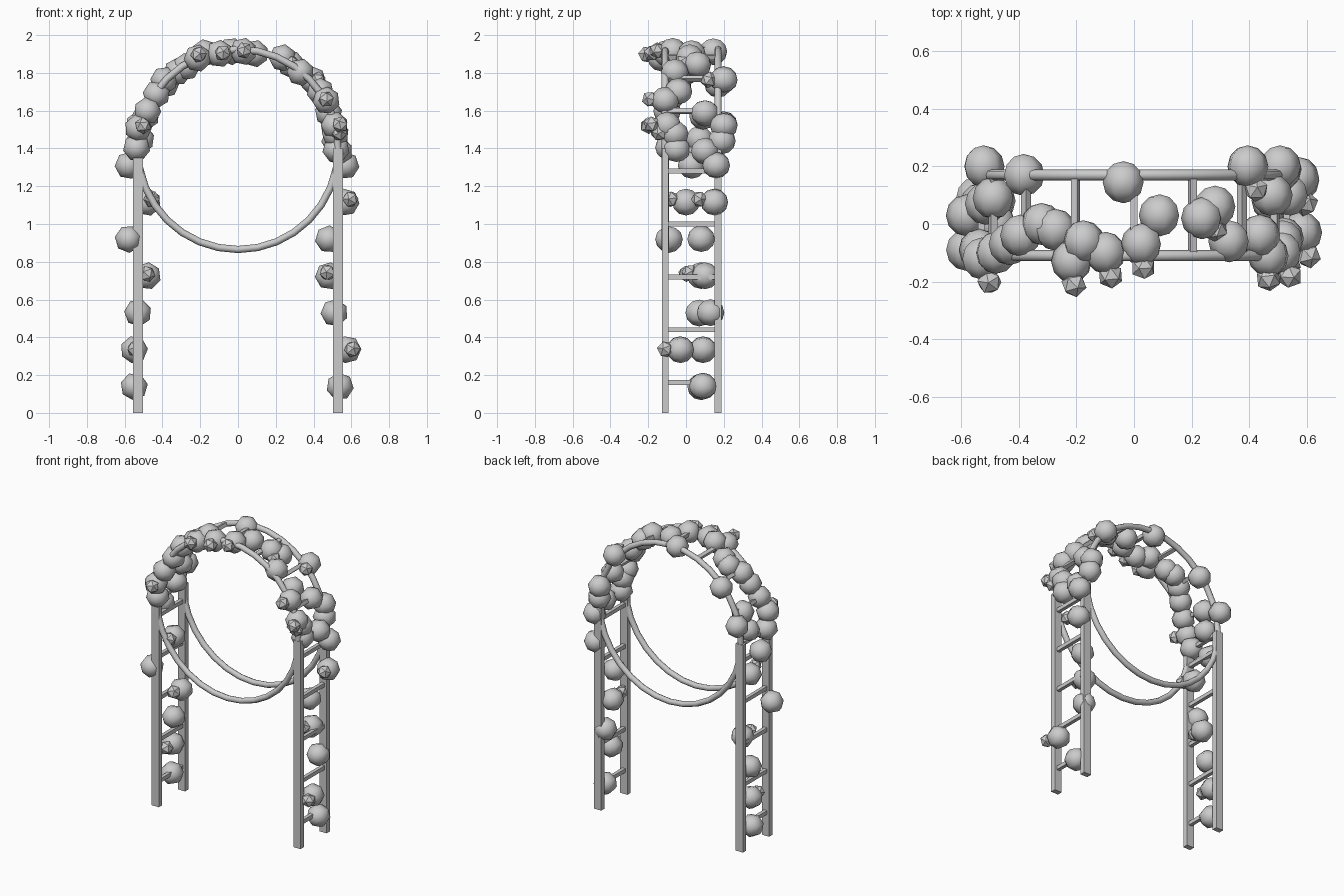
import bpy, math, random
from mathutils import Vector, Matrix

if "Cube" in bpy.data.objects:
    bpy.data.objects.remove(bpy.data.objects["Cube"])

random.seed(4)
POST_X, RING_Z, RING_R = 0.53, 1.395, 0.53
FRONT_Y, BACK_Y = -0.11, 0.17
MID_Y, DEPTH = (FRONT_Y + BACK_Y) / 2, BACK_Y - FRONT_Y


def box(name, loc, size):
    bpy.ops.mesh.primitive_cube_add(size=1, location=loc)
    o = bpy.context.object
    o.name = name
    o.scale = size
    return o


def arc(a, y, r=0.535):
    a = math.radians(a)
    return (r * math.cos(a), y, RING_Z + r * math.sin(a))


# Posts and full hoops, front and back
for label, y in (("front", FRONT_Y), ("back", BACK_Y)):
    for side, s in (("left", -1), ("right", 1)):
        box(f"{label}_{side}_post", (s * POST_X, y, 0.7), (0.054, 0.036, 1.4))
    bpy.ops.mesh.primitive_torus_add(major_radius=RING_R, minor_radius=0.019,
                                     major_segments=32, minor_segments=8,
                                     location=(0, y, RING_Z),
                                     rotation=(math.pi / 2, 0, 0))
    bpy.context.object.name = f"{label}_hoop"
    bpy.ops.object.shade_smooth_by_angle(angle=math.radians(50))

# Ladder rungs on the legs
for s in (-1, 1):
    for i in range(5):
        box("leg_rung", (s * POST_X, MID_Y, 0.16 + 0.28 * i), (0.024, DEPTH, 0.026))

# Crossbars over the arch
for i in range(9):
    bar = box("arch_crossbar", arc(22.5 * i, MID_Y, RING_R), (0.024, DEPTH, 0.024))
    bar.rotation_euler.y = -math.radians(22.5 * i)

# Foliage and blossom share two low-poly meshes
bpy.ops.mesh.primitive_uv_sphere_add(segments=7, ring_count=6, radius=0.073,
                                     rotation=(math.pi / 2, 0, 0))
leaf = bpy.context.object
leaf.name = "foliage_clump"
bpy.ops.object.transform_apply(location=False, rotation=True, scale=False)
bpy.ops.object.shade_smooth()
bpy.ops.mesh.primitive_ico_sphere_add(subdivisions=1, radius=0.045)
bud = bpy.context.object
bud.name = "blossom"
leaf_mesh, bud_mesh = leaf.data, bud.data
for o in (leaf, bud):
    bpy.data.objects.remove(o)


def place(name, mesh, loc, turn):
    o = bpy.data.objects.new(name, mesh)
    bpy.context.collection.objects.link(o)
    o.location = loc
    o.rotation_euler = turn
    return o


def clump(loc, blossom):
    place("foliage_clump", leaf_mesh, loc, (0, random.uniform(0, 6), 0))
    if blossom:
        off = Vector((random.uniform(-0.01, 0.03), -0.08, random.uniform(0, 0.02)))
        place("blossom", bud_mesh, Vector(loc) + off,
              [random.uniform(0, 3) for _ in range(3)])


# Clumps climbing each leg: (x, y) from the bottom upward
LEFT = [(-.55, .08), (-.55, .09), (-.53, .07), (-.48, .08), (-.58, -.09), (-.48, .0), (-.58, .03)]
RIGHT = [(.54, .09), (.58, -.03), (.51, .13), (.48, .10), (.48, .08), (.57, .15), (.57, .16)]
for leg in (LEFT, RIGHT):
    for i, (x, y) in enumerate(leg):
        clump((x, y, 0.14 + 0.195 * i), i in (1, 3, 5))

# Clumps along the arch: (angle, y, has blossom)
ARCH = [(0, -.05, 0), (-1, .10, 0), (5, .19, 0), (14, .20, 0), (14, -.10, 1), (9, -.06, 1),
        (22, .10, 0), (29, -.11, 1), (35, -.04, 0), (43, .20, 1), (51, -.06, 0),
        (58, .06, 1), (64, .02, 0), (80, .03, 0), (87, -.07, 1), (94, .145, 0),
        (101, -.10, 1), (109, -.06, 0), (114, -.13, 1), (122, -.02, 0), (128, .0, 0),
        (137, -.04, 0), (138, .17, 0), (146, -.07, 0), (157, -.10, 0), (160, .09, 0),
        (166, .20, 0), (168, -.12, 1), (174, .07, 0), (179, -.09, 0)]
for a, y, b in ARCH:
    clump(arc(a, y, random.uniform(0.515, 0.54)), b)
